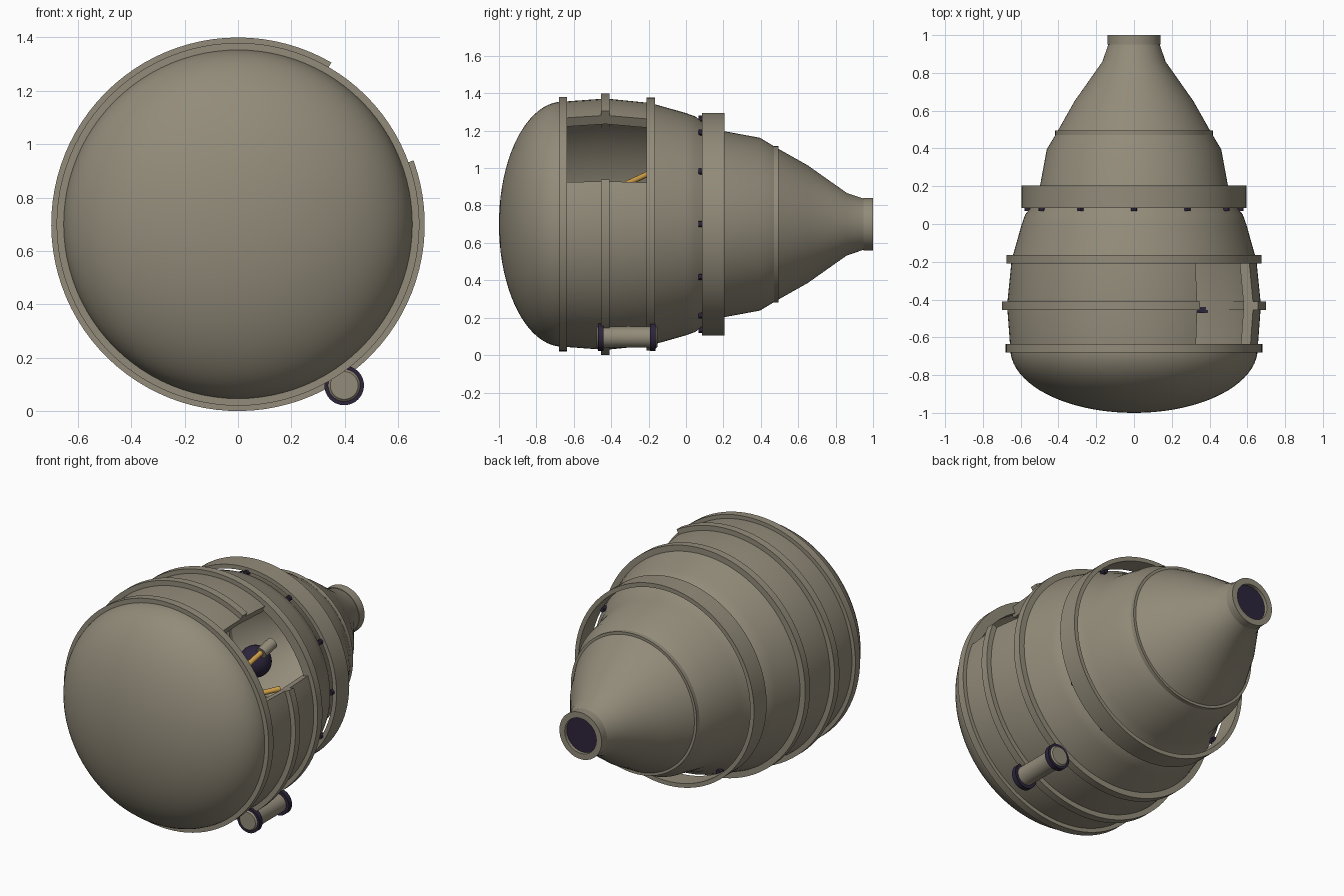
import bpy, bmesh, math
from mathutils import Vector

cube = bpy.data.objects.get("Cube")
if cube:
    bpy.data.objects.remove(cube, do_unlink=True)

AXIS_Z = 0.70
HATCH = (60, 380)      # arc kept around the hatch opening, degrees


def material(name, rgb):
    m = bpy.data.materials.new(name)
    m.use_nodes = True
    m.diffuse_color = (*rgb, 1)
    m.node_tree.nodes["Principled BSDF"].inputs["Base Color"].default_value = (*rgb, 1)
    return m


TAUPE = material("taupe metal", (0.29, 0.26, 0.195))
DARK = material("dark violet", (0.026, 0.018, 0.045))
GOLD = material("gold", (0.58, 0.32, 0.06))


def finish(bm, name, mat):
    bmesh.ops.remove_doubles(bm, verts=bm.verts, dist=1e-5)
    bmesh.ops.recalc_face_normals(bm, faces=bm.faces)
    me = bpy.data.meshes.new(name)
    bm.to_mesh(me)
    bm.free()
    me.materials.append(mat)
    ob = bpy.data.objects.new(name, me)
    bpy.context.collection.objects.link(ob)
    bpy.ops.object.select_all(action='DESELECT')
    ob.select_set(True)
    bpy.context.view_layer.objects.active = ob
    bpy.ops.object.shade_smooth_by_angle(angle=math.radians(30))
    return ob


def lathe(name, profile, mat=TAUPE, arc=(0, 360), closed=True, centre=(0, AXIS_Z)):
    """Turn (y, radius) points around a line parallel to y."""
    bm = bmesh.new()
    full = arc[1] - arc[0] == 360
    steps = max(2, round((arc[1] - arc[0]) / 3.75))
    rows = []
    for i in range(steps if full else steps + 1):
        a = math.radians(arc[0] + (arc[1] - arc[0]) * i / steps)
        rows.append([bm.verts.new((centre[0] + r * math.cos(a), y,
                                   centre[1] + r * math.sin(a))) for y, r in profile])
    n = len(profile)
    for i in range(steps):
        p, q = rows[i], rows[(i + 1) % len(rows)]
        for j in range(n if closed else n - 1):
            k = (j + 1) % n
            bm.faces.new((p[j], p[k], q[k], q[j]))
    if closed and not full:
        bm.faces.new(rows[0])
        bm.faces.new(rows[-1])
    return finish(bm, name, mat)


def shell(name, outer, thick=0.01, **kw):
    return lathe(name, outer + [(y, r - thick) for y, r in reversed(outer)], **kw)


def band(name, y0, y1, r_in, r_out, **kw):
    return lathe(name, [(y0, r_in), (y0, r_out), (y1, r_out), (y1, r_in)], **kw)


def rod(name, start, end, radius, mat, segments=20):
    a, b = Vector(start), Vector(end)
    bm = bmesh.new()
    bmesh.ops.create_cone(bm, cap_ends=True, segments=segments, radius1=radius,
                          radius2=radius, depth=(b - a).length)
    bm.transform((b - a).to_track_quat('Z', 'Y').to_matrix().to_4x4())
    bmesh.ops.translate(bm, verts=bm.verts, vec=(a + b) / 2)
    return finish(bm, name, mat)


# Rounded nose
dome = [(-0.66 - 0.34 * math.cos(t), 0.655 * math.sin(t))
        for t in [math.pi / 2 * i / 20 for i in range(21)]]
lathe("nose_dome", dome, closed=False)

# Cabin wall with the hatch opening, and the tapering rear hull
cabin = [(-0.66, 0.655), (-0.43, 0.672), (-0.19, 0.648)]
shell("cabin_wall", cabin, arc=HATCH)
shell("rear_hull", [(-0.19, 0.648), (0.0, 0.594), (0.05, 0.576), (0.09, 0.545),
                    (0.205, 0.497), (0.395, 0.462), (0.485, 0.408), (0.65, 0.315),
                    (0.86, 0.167), (0.955, 0.135)])

# Thick edges on both sides of the hatch
for name, a in (("hatch_upper_edge", 60), ("hatch_lower_edge", 16)):
    shell(name, [(y, r - 0.004) for y, r in cabin], thick=0.05, arc=(a, a + 4))

# Raised hull bands
band("front_band", -0.68, -0.635, 0.62, 0.68)
band("middle_band", -0.455, -0.41, 0.655, 0.70, arc=HATCH)
band("rear_band", -0.21, -0.165, 0.62, 0.676)
band("tail_seam", 0.47, 0.495, 0.39, 0.418)

# Free-standing ring held by small bolts
band("outer_ring", 0.085, 0.205, 0.57, 0.595)
for i in range(12):
    a = math.radians(30 * i)
    x, z = 0.565 * math.cos(a), AXIS_Z + 0.565 * math.sin(a)
    rod("ring_bolt", (x, 0.068, z), (x, 0.10, z), 0.016, DARK, 12)

# Tail collar and its dark outlet
band("tail_collar", 0.95, 1.0, 0.105, 0.14)
rod("tail_outlet", (0, 0.95, AXIS_Z), (0, 0.98, AXIS_Z), 0.108, DARK, 48)

# Small tank low on the left side
tank = (0.398, 0.096)
lathe("side_tank", [(-0.478, 0), (-0.478, 0.052), (-0.47, 0.06), (-0.445, 0.056),
                    (-0.185, 0.056), (-0.16, 0.06), (-0.152, 0.052), (-0.152, 0)],
      closed=False, centre=tank)
for name, y in (("tank_front_ring", -0.47), ("tank_rear_ring", -0.192)):
    band(name, y, y + 0.03, 0.05, 0.074, mat=DARK, centre=tank)

# Equipment inside the cabin
rod("upper_arm", (0.262, -0.32, 0.915), (0.295, -0.19, 0.975), 0.015, GOLD)
rod("arm_grip", (0.295, -0.20, 0.97), (0.305, -0.11, 1.0), 0.033, TAUPE)
rod("lower_arm", (0.24, -0.10, 0.68), (0.31, -0.04, 0.70), 0.015, GOLD)
bm = bmesh.new()
bmesh.ops.create_uvsphere(bm, u_segments=32, v_segments=16, radius=0.09)
bmesh.ops.translate(bm, verts=bm.verts, vec=(0.15, -0.05, 0.825))
finish(bm, "cabin_sphere", DARK)
